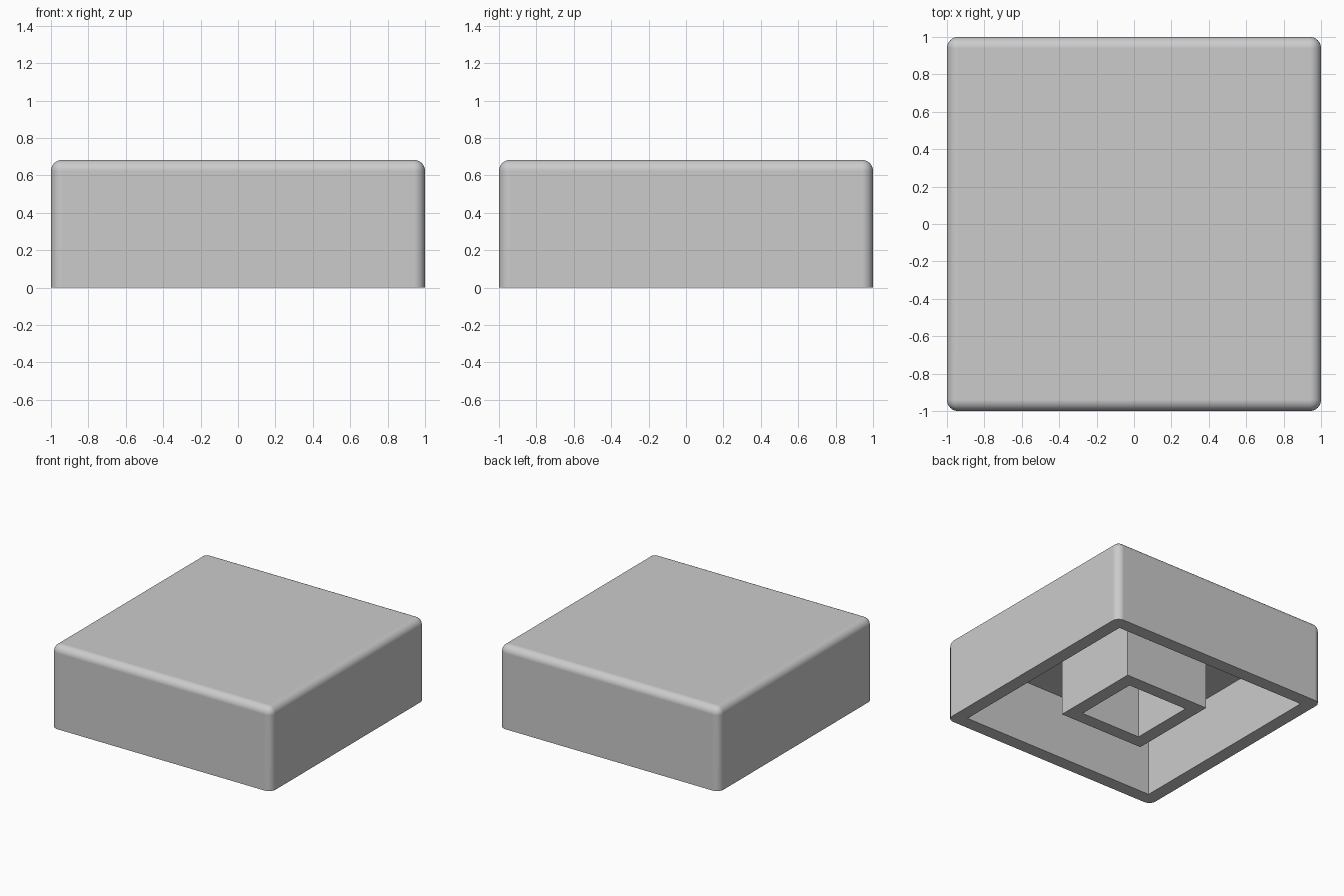
import bpy
import bmesh
import math

HEIGHT = 0.683      # overall height
CEILING = 0.53      # height of the hollow's ceiling
WALL = 0.11         # shell and tube wall thickness
TUBE = 0.385        # half width of the inner tube
ROUND = 0.06        # outer edge radius

cube = bpy.data.objects.get("Cube")
if cube:
    bpy.data.objects.remove(cube, do_unlink=True)

grey = bpy.data.materials.new("light grey")
grey.use_nodes = True
colour = (0.6, 0.6, 0.6, 1)
grey.diffuse_color = colour
grey.node_tree.nodes["Principled BSDF"].inputs["Base Color"].default_value = colour


def box(name, half, bottom, top, radius=0):
    """Square block, optionally rounded on every edge except the bottom ones."""
    bm = bmesh.new()
    bmesh.ops.create_cube(bm, size=2)
    for v in bm.verts:
        v.co.x *= half
        v.co.y *= half
        v.co.z = top if v.co.z > 0 else bottom
    if radius:
        edges = [e for e in bm.edges if any(v.co.z > bottom for v in e.verts)]
        bmesh.ops.bevel(bm, geom=edges, offset=radius, segments=8,
                        profile=0.5, affect='EDGES', clamp_overlap=True)
    mesh = bpy.data.meshes.new(name)
    bm.to_mesh(mesh)
    bm.free()
    mesh.materials.append(grey)
    obj = bpy.data.objects.new(name, mesh)
    bpy.context.collection.objects.link(obj)
    return obj


def activate(obj):
    bpy.ops.object.select_all(action='DESELECT')
    obj.select_set(True)
    bpy.context.view_layer.objects.active = obj


def hollow(obj, cutter):
    """Cut a cavity and remove the cutter."""
    cutter.hide_render = True
    mod = obj.modifiers.new("hollow", 'BOOLEAN')
    mod.operation = 'DIFFERENCE'
    mod.solver = 'EXACT'
    mod.object = cutter
    activate(obj)
    bpy.ops.object.modifier_apply(modifier=mod.name)
    bpy.data.objects.remove(cutter, do_unlink=True)


# Rounded outer shell, open underneath
shell = box("shell", 1, 0, HEIGHT, ROUND)
hollow(shell, box("shell_cutter", 1 - WALL, -0.2, CEILING))
activate(shell)
bpy.ops.object.shade_smooth_by_angle(angle=math.radians(30))
weighted = shell.modifiers.new("clean flats", 'WEIGHTED_NORMAL')
weighted.keep_sharp = True

# Square tube standing in the middle, set slightly into the ceiling
tube = box("inner_tube", TUBE, 0, CEILING + 0.02)
hollow(tube, box("tube_cutter", TUBE - WALL, -0.2, HEIGHT))
